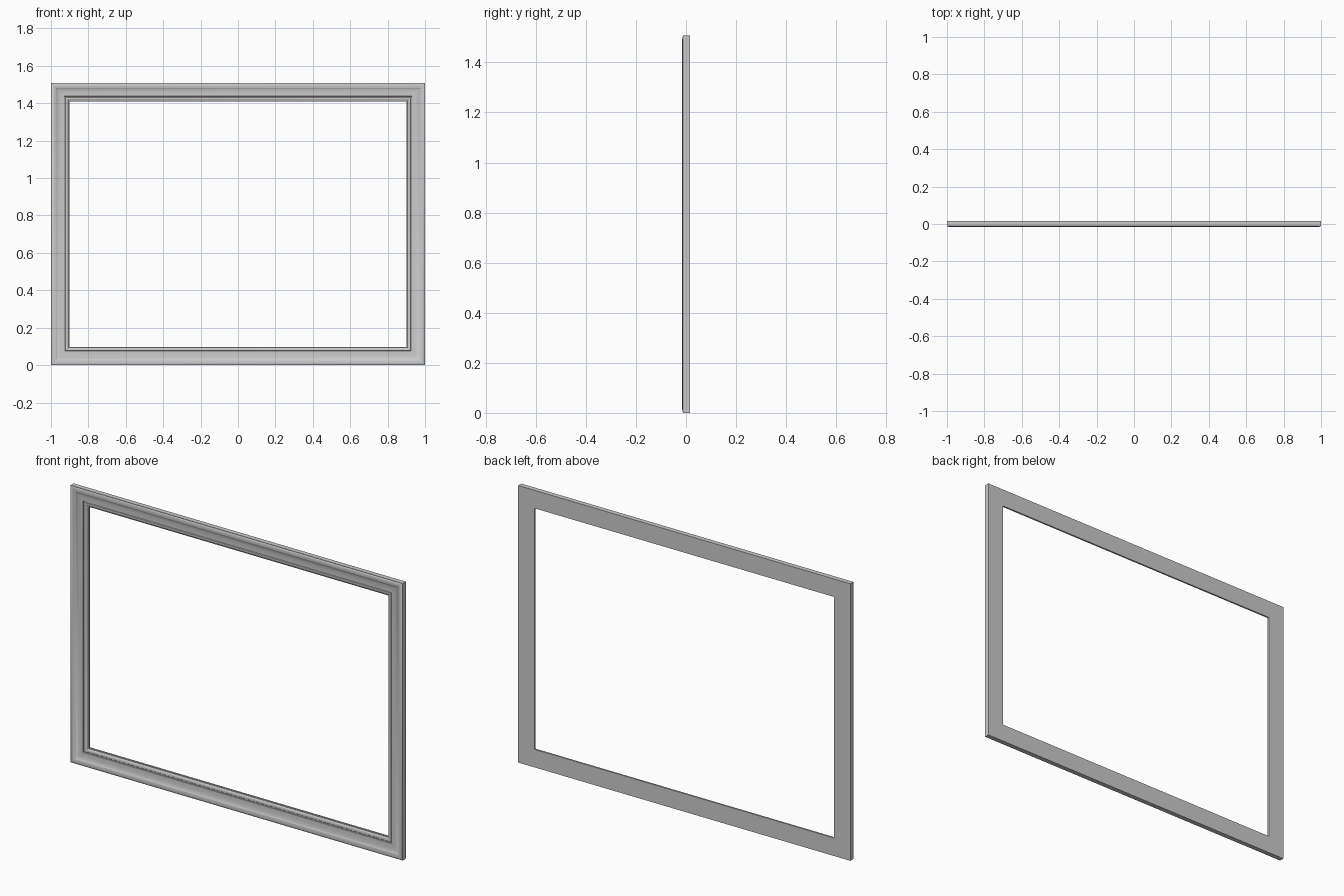
import bpy, bmesh

if "Cube" in bpy.data.objects:
    bpy.data.objects.remove(bpy.data.objects["Cube"])

W, H = 1.0, 1.508
# moulding cross-section: (distance inward from outer edge, y)
PROFILE = [(0, .015), (0, -.0115), (.003, -.0117), (.005, -.0135), (.009, -.0147),
           (.014, -.015), (.019, -.0147), (.024, -.0135), (.028, -.0115),
           (.032, -.009), (.037, -.0068), (.043, -.0052), (.050, -.0042),
           (.058, -.0036), (.067, -.0034), (.070, -.0034), (.071, .0005),
           (.075, .0005), (.077, -.002), (.081, -.0025), (.086, -.001),
           (.091, .002), (.094, .005), (.098, .0055), (.098, .015)]

# sweep the profile around four mitred corners
bm = bmesh.new()
loops = []
for d, y in PROFILE:
    corners = [(-W + d, d), (W - d, d), (W - d, H - d), (-W + d, H - d)]
    loops.append([bm.verts.new((x, y, z)) for x, z in corners])
for i, a in enumerate(loops):
    b = loops[(i + 1) % len(loops)]
    for j in range(4):
        k = (j + 1) % 4
        bm.faces.new((a[j], a[k], b[k], b[j]))
bmesh.ops.recalc_face_normals(bm, faces=bm.faces)

mesh = bpy.data.meshes.new("picture_frame")
bm.to_mesh(mesh)
bm.free()
frame = bpy.data.objects.new("picture_frame", mesh)
bpy.context.collection.objects.link(frame)

# smooth moulding, sharp edges; mitre seams stay crisp
bpy.context.view_layer.objects.active = frame
frame.select_set(True)
bpy.ops.object.shade_smooth_by_angle(angle=0.6)
sharp = mesh.attributes.get("sharp_edge") or mesh.attributes.new("sharp_edge", 'BOOLEAN', 'EDGE')
for e in mesh.edges:
    if e.vertices[0] % 4 == e.vertices[1] % 4:
        sharp.data[e.index].value = True
